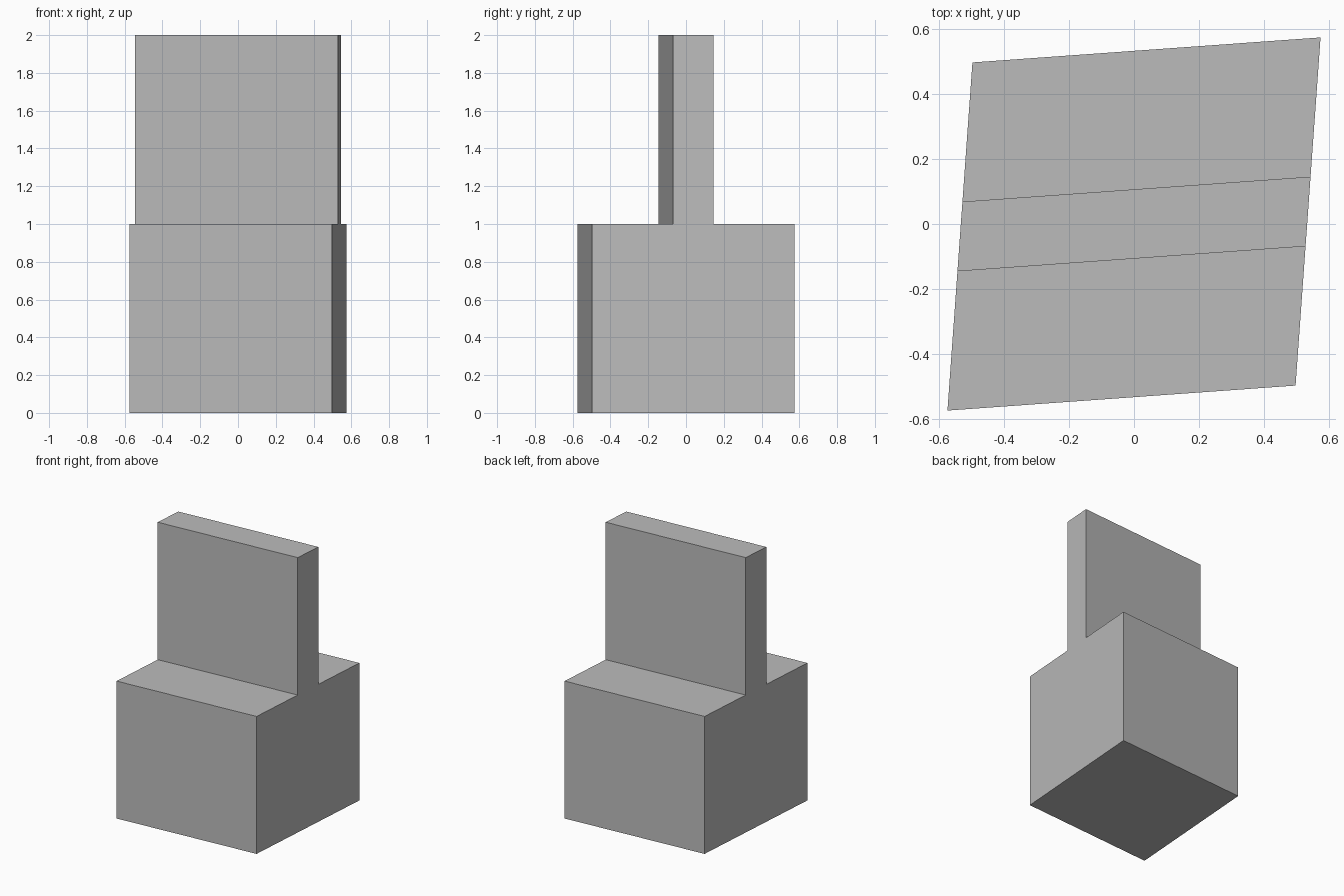
import bpy
import bmesh
from mathutils import Vector

if "Cube" in bpy.data.objects:
    bpy.data.objects.remove(bpy.data.objects["Cube"])

# Skewed horizontal axes: half-width and half-depth directions
U = Vector((0.5365, 0.0385, 0))
V = Vector((0.0385, 0.5365, 0))

grey = bpy.data.materials.new("plain grey")
grey.diffuse_color = (0.5, 0.5, 0.5, 1)
grey.use_nodes = True
grey.node_tree.nodes["Principled BSDF"].inputs["Base Color"].default_value = grey.diffuse_color

# Stepped side profile (depth fraction, height): wide block with a thin upright slab
profile = [(-1, 0), (1, 0), (1, 1), (0.2, 1), (0.2, 2), (-0.2, 2), (-0.2, 1), (-1, 1)]

# Extrude the profile along the skewed width
bm = bmesh.new()
side = bm.faces.new([bm.verts.new(-U + V * d + Vector((0, 0, h))) for d, h in profile])
ext = bmesh.ops.extrude_face_region(bm, geom=[side], use_keep_orig=True)
moved = [g for g in ext["geom"] if isinstance(g, bmesh.types.BMVert)]
bmesh.ops.translate(bm, verts=moved, vec=U * 2)
bmesh.ops.recalc_face_normals(bm, faces=bm.faces)

mesh = bpy.data.meshes.new("block_with_upright_slab")
bm.to_mesh(mesh)
bm.free()
mesh.materials.append(grey)
block = bpy.data.objects.new("block_with_upright_slab", mesh)
bpy.context.collection.objects.link(block)
